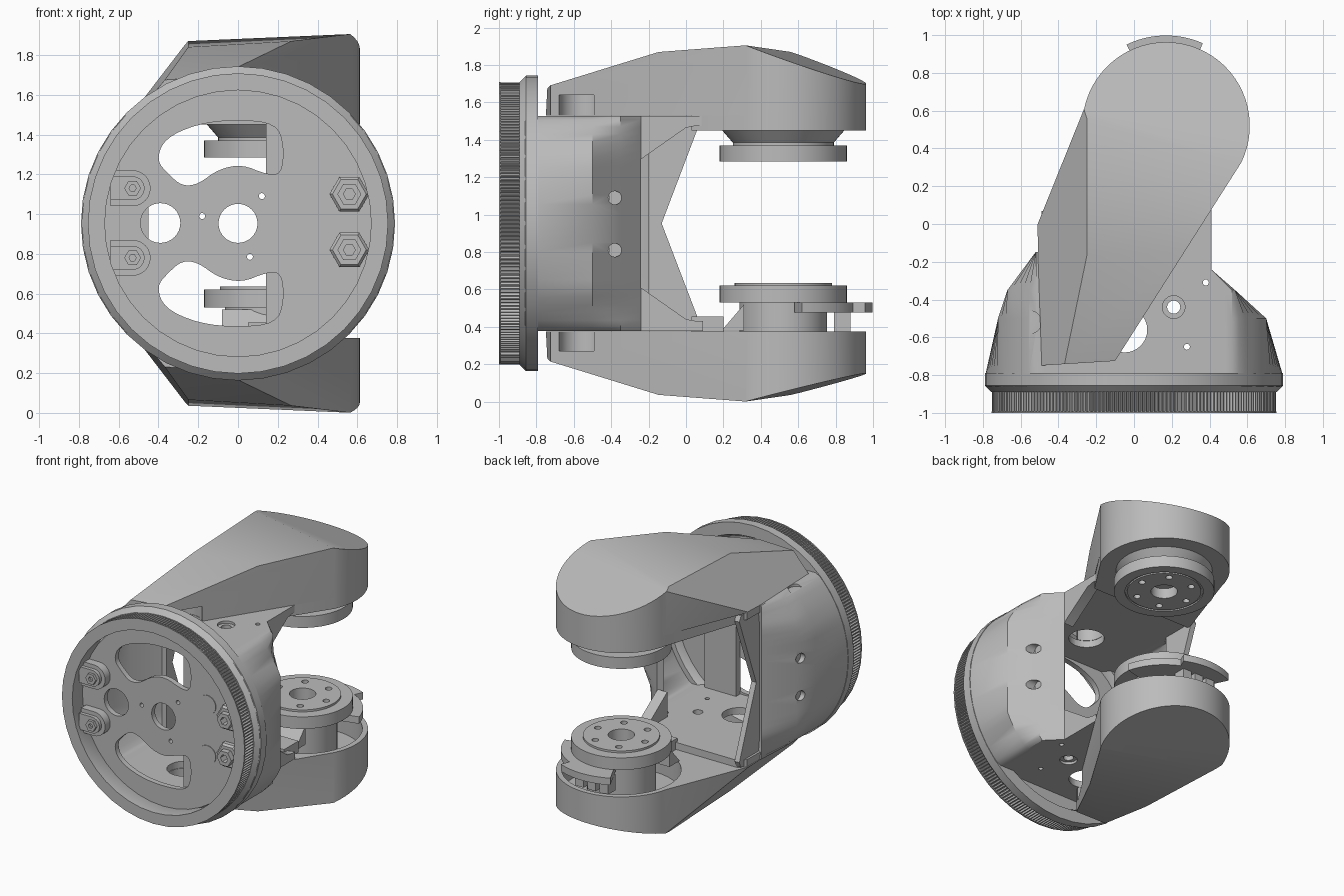
import bpy, bmesh, math
from mathutils import Vector

old = bpy.data.objects.get("Cube")
if old:
    bpy.data.objects.remove(old)

MID = 0.953                      # height of the mirror plane
HUB = (0.17, 0.52)               # joint axis in x, y
grey = bpy.data.materials.new("machined_grey")
grey.use_nodes = True
grey.diffuse_color = (0.5, 0.5, 0.5, 1)
grey.node_tree.nodes["Principled BSDF"].inputs["Base Color"].default_value = (0.5, 0.5, 0.5, 1)
parts = []


def finish(name, bm):
    bmesh.ops.remove_doubles(bm, verts=bm.verts, dist=0.0005)
    bmesh.ops.recalc_face_normals(bm, faces=bm.faces)
    mesh = bpy.data.meshes.new(name)
    bm.to_mesh(mesh)
    bm.free()
    mesh.materials.append(grey)
    ob = bpy.data.objects.new(name, mesh)
    bpy.context.collection.objects.link(ob)
    parts.append(ob)
    return ob


def place(axis, u, v, w):
    return {"x": (w, u, v), "y": (u, w, v), "z": (u, v, w)}[axis]


def prism_bm(pts, a, b, axis):
    bm = bmesh.new()
    lo, hi = ([bm.verts.new(place(axis, u, v, w)) for u, v in pts] for w in (a, b))
    bm.faces.new(lo)
    bm.faces.new(hi)
    for i in range(len(pts)):
        j = (i + 1) % len(pts)
        bm.faces.new((lo[i], lo[j], hi[j], hi[i]))
    return bm


def prism(name, pts, a, b, axis="z"):
    return finish(name, prism_bm(pts, a, b, axis))


def circle(u, v, r, n=32, start=0, end=360):
    steps = n if end - start == 360 else n - 1
    angles = [math.radians(start + (end - start) * i / steps) for i in range(n)]
    return [(u + r * math.cos(t), v + r * math.sin(t)) for t in angles]


def lathe(name, profile, u, v, axis, closed=False, n=64):
    bm = bmesh.new()
    rings = [[bm.verts.new(place(axis, p, q, w)) for p, q in circle(u, v, max(r, 1e-6), n)]
             for r, w in profile]
    pairs = list(zip(rings, rings[1:])) + ([(rings[-1], rings[0])] if closed else [])
    for a, b in pairs:
        for i in range(n):
            j = (i + 1) % n
            bm.faces.new((a[i], a[j], b[j], b[i]))
    return finish(name, bm)


def bake(ob):
    graph = bpy.context.evaluated_depsgraph_get()
    ob.data = bpy.data.meshes.new_from_object(ob.evaluated_get(graph))
    ob.modifiers.clear()


def cut(ob, pts, a, b, axis):
    cutter = prism("cutter", pts, a, b, axis)
    mod = ob.modifiers.new("cut", "BOOLEAN")
    mod.operation, mod.solver, mod.object = "DIFFERENCE", "EXACT", cutter
    bake(ob)
    parts.remove(cutter)
    bpy.data.objects.remove(cutter)


def mirrored(ob, name):
    mesh = ob.data.copy()
    for v in mesh.vertices:
        v.co.z = 2 * MID - v.co.z
    mesh.flip_normals()
    twin = bpy.data.objects.new(name, mesh)
    bpy.context.collection.objects.link(twin)
    parts.append(twin)


def flip(pts):
    return [(u, 2 * MID - v) for u, v in pts]


def rounded(pts, passes=2):
    for _ in range(passes):
        new = []
        for (a, b), (c, d) in zip(pts, pts[1:] + pts[:1]):
            new += [(a * .75 + c * .25, b * .75 + d * .25), (a * .25 + c * .75, b * .25 + d * .75)]
        pts = new
    return pts


# Housing shell: a round front squeezed into a rectangular rear
bm = bmesh.new()
rows = []
for y, xl, xr in [(-.86, -.79, .79), (-.79, -.79, .79), (-.5, -.72, .70), (-.35, -.67, .535), (-.2, -.52, .41)]:
    row = []
    for x, z in circle(0, 0, 0.785, 96):
        x, z = min(max(x, xl), xr), min(max(z, -.575), .575)
        depth = y if y < -.2 else -.2 - .1 * x
        row.append(bm.verts.new((x, depth, MID + z)))
    rows.append(row)
for a, b in zip(rows, rows[1:]):
    for i in range(96):
        j = (i + 1) % 96
        bm.faces.new((a[i], a[j], b[j], b[i]))
shell = finish("housing_shell", bm)
# make sure the shell normals point outward before it gains thickness
side = max(shell.data.polygons, key=lambda p: p.center.x)
if side.normal.x < 0:
    shell.data.flip_normals()
solid = shell.modifiers.new("thickness", "SOLIDIFY")
solid.thickness, solid.offset = 0.05, -1
bake(shell)
# blind side holes, small vertical holes and countersinks
for z in (0.81, 1.09):
    cut(shell, circle(-.38, z, .036, 20), .53, 1, "x")
    cut(shell, circle(-.38, z, .036, 20), -1, -.655, "x")
for x, y, r in [(.21, -.44, .035), (.38, -.31, .016), (.28, -.65, .016)]:
    cut(shell, circle(x, y, r, 16), 0.2, 1.7, "z")
for x, y in [(-.55, -.52), (.21, -.44)]:
    cut(shell, circle(x, y, .06, 24), 1.51, 1.7, "z")
    cut(shell, circle(x, y, .06, 24), .2, .396, "z")

# Rear plates, gussets and the notched side panel
plate = prism("upper_rear_plate", [(-.51, -.25), (.41, -.25), (.41, .09), (.3, .05), (-.46, .05), (-.505, 0)], 1.475, 1.528)
mirrored(plate, "lower_rear_plate")
gusset = prism("upper_gusset", [(-.25, 1.52), (-.25, 1.29), (0, 1.465), (.08, 1.48), (.08, 1.52)], .33, .41, "x")
mirrored(gusset, "lower_gusset")
prism("notched_side_panel", [(-.2, 1.52), (.05, 1.52), (.07, 1.48), (-.13, MID), (.07, .43), (.05, .386), (-.2, .386)],
      -.49, -.45, "x")
prism("face_backing_wall", [(.14, .4), (.4, .4), (.4, 1.5), (.14, 1.5)], -.845, -.79, "y")

# Front ring, its toothed band and the pierced face plate
lathe("front_flange", [(.67, -1), (.755, -1), (.755, -.992), (.735, -.992), (.735, -.89), (.755, -.89),
                       (.79, -.855), (.79, -.79), (.70, -.79), (.67, -.84)], 0, MID, "y", True, 40)
gear = []
for i, (x, z) in enumerate(circle(0, 0, 1, 220 * 4)):
    r = 0.753 if i % 4 < 2 else 0.74
    gear.append((r * x, MID + r * z))
band = prism("toothed_band", gear, -.994, -.88, "y")
cut(band, circle(0, MID, .70, 72), -1.1, -.8, "y")
face = prism("face_plate", circle(0, MID, .69, 72), -.88, -.84, "y")
for x, z, r in [(0, MID, .098), (-.39, .955, .1), (.12, 1.09, .015), (-.18, .99, .015), (.06, .785, .015)]:
    cut(face, circle(x, z, r), -1, -.8, "y")
slot = rounded([(-.41, 1.27), (-.37, 1.38), (-.2, 1.455), (0, 1.475), (.19, 1.455), (.23, 1.35), (.22, 1.2),
                (.14, 1.2), (.02, 1.25), (-.1, 1.225), (-.2, 1.15), (-.28, 1.14), (-.35, 1.2)])
for outline in (slot, flip(slot)):
    cut(face, outline, -1, -.8, "y")

# Fasteners on the face plate
for z in (1.14, .765):
    prism("round_cover", circle(.365, z, .07), -.885, -.87, "y")
for z in (1.1, .82):
    lathe("hex_washer", [(.03, -.87), (.1, -.87), (.1, -.91), (.085, -.925), (.03, -.925)], .56, z, "y", True, 6)
    lathe("hex_nut", [(.03, -.92), (.06, -.92), (.06, -.965), (.03, -.965)], .56, z, "y", True, 6)
for z in (1.13, .78):
    for name, r, y in [("clamp_pad", .09, -.94), ("clamp_pad_top", .06, -.965)]:
        pad = [(-.64, z + r), (-.64, z - r)] + circle(-.53, z, r, 16, -90, 90)
        prism(name, pad, y, -.87, "y")
    lathe("clamp_bolt", [(.018, -.95), (.042, -.95), (.042, -.985), (.018, -.985)], -.53, z, "y", True, 6)

# Fork arms: an extruded outline trimmed by four sloping planes
outline = [(-.505, -.75), (-.1, -.725)] + circle(*HUB, .443, 36, -26, 168) + [(-.51, 0)]
P, Q, R = Vector((-.25, .56, 1.87)), Vector((.56, .32, 1.905)), Vector((-.25, -.17, 1.84))


def fork_arm(name, tip_height, flipped):
    planes = [(P, Q, R), (P, Q, Vector((.17, .965, tip_height))),
              (R, Vector((.3, -.15, 1.87)), Vector((-.1, -.73, 1.69))), (P, R, Vector((-.51, 0, 1.535)))]
    bm = prism_bm(outline, 1.53, 2.1, "z")
    for a, b, c in planes:
        normal = (b - a).cross(c - a).normalized()
        if normal.z < 0:
            normal.negate()
        bmesh.ops.bisect_plane(bm, geom=bm.verts[:] + bm.edges[:] + bm.faces[:], dist=1e-5,
                               plane_co=a, plane_no=normal, clear_outer=True)
        bmesh.ops.holes_fill(bm, edges=[e for e in bm.edges if e.is_boundary], sides=0)
    if flipped:
        for v in bm.verts:
            v.co.z = 2 * MID - v.co.z
    return finish(name, bm)


upper = fork_arm("upper_arm", 1.70, False)
lower = fork_arm("lower_arm", 1.755, True)
cut(lower, circle(*HUB, .405, 48), .2, .6, "z")
prism("upper_arm_cover", [(-.46, .03), (.375, .03)] + outline[2:-1], 1.45, 1.535)
# round cable passages between the housing and the arms
for ob in (shell, upper, lower):
    cut(ob, circle(-.05, -.56, .12, 32), .27, 1.64, "z")

# Joint hubs
top_hub = lathe("upper_hub", [(0, 1.46), (.335, 1.46), (.27, 1.385), (.27, 1.37), (.34, 1.37), (.34, 1.285), (.265, 1.285),
                              (.265, 1.295), (.25, 1.295), (.25, 1.285), (.09, 1.285), (.09, 1.36), (0, 1.36)], *HUB, "z")
low_hub = lathe("lower_hub", [(0, .19), (.235, .19), (.235, .53), (.34, .53), (.34, .62), (.26, .62),
                              (.26, .635), (.09, .635), (.09, .55), (0, .55)], *HUB, "z")
for x, y in circle(*HUB, .195, 6):
    cut(top_hub, circle(x, y, .024, 12), 1.2, 1.32, "z")
    cut(low_hub, circle(x, y, .024, 12), .6, .7, "z")

# Cable clip and brackets at the lower hub
for name, r, a, b in [("clip_inner_arc", .41, 14, 116), ("clip_outer_arc", .478, 66, 116)]:
    arc = circle(*HUB, r, 20, a, b) + circle(*HUB, .25, 20, b, a)
    prism(name, arc, .478, .53)
for x in (.03, .13, .23):
    prism("clip_socket", [(x, .79), (x + .07, .79), (x + .07, .88), (x, .88)], .36, .48)
prism("hub_bracket", [(.19, .38), (.31, .38), (.31, .52)], -.08, .34, "x")
prism("bracket_shelf", [(.05, .03), (.36, .03), (.36, .2), (.05, .2)], .37, .455)

# Smooth curved walls, keep hard edges
bpy.ops.object.select_all(action="DESELECT")
for ob in parts:
    ob.select_set(True)
bpy.context.view_layer.objects.active = parts[0]
bpy.ops.object.shade_smooth_by_angle(angle=math.radians(33))
